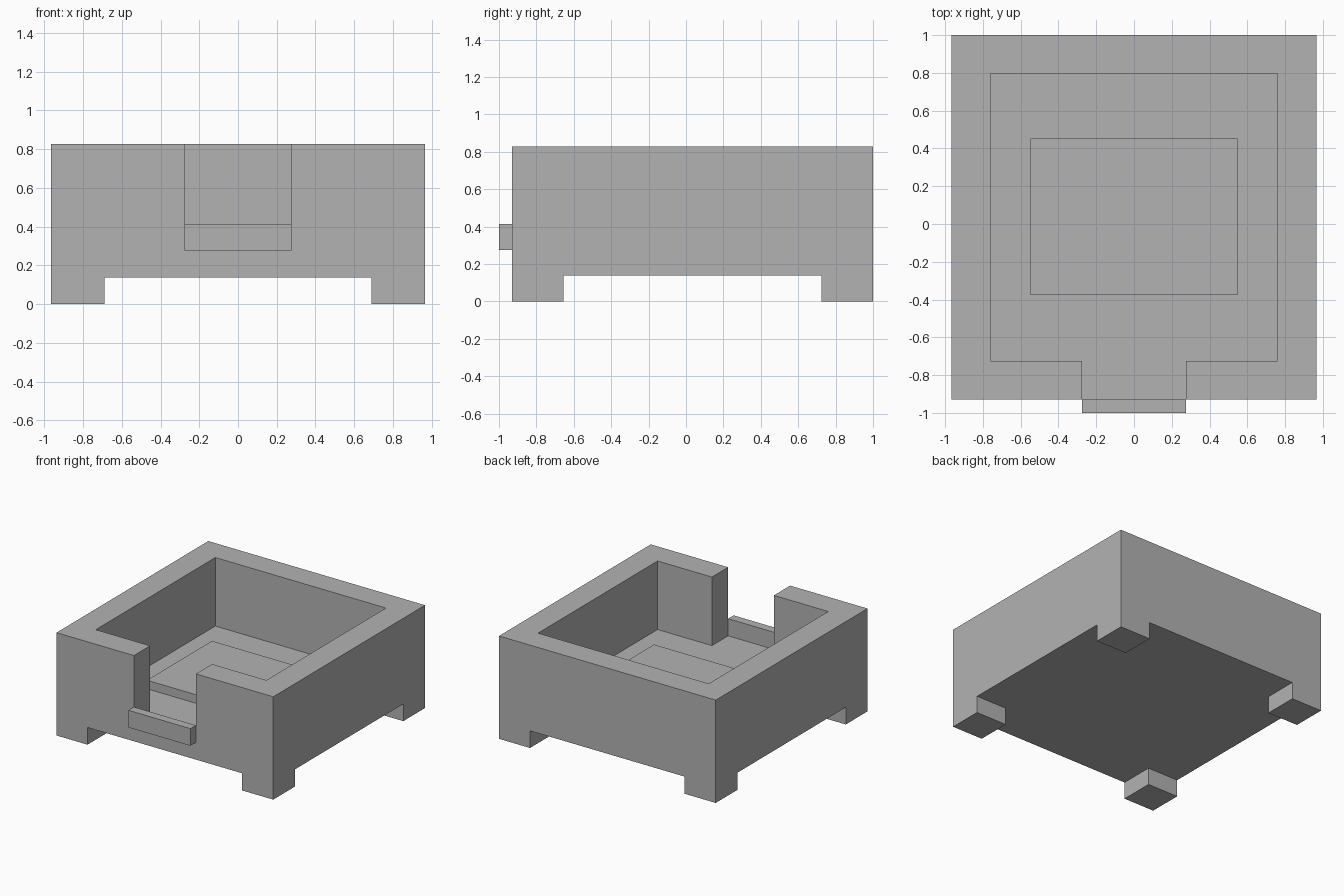
import bpy
import bmesh

cube = bpy.data.objects.get("Cube")
if cube:
    bpy.data.objects.remove(cube, do_unlink=True)

# Single matte grey
GREY = (0.45, 0.45, 0.45, 1.0)
grey = bpy.data.materials.new("plain grey")
grey.use_nodes = True
grey.diffuse_color = GREY
grey.node_tree.nodes["Principled BSDF"].inputs["Base Color"].default_value = GREY


def prism(name, outline, z0, z1):
    """Extrude a flat outline from z0 up to z1."""
    bm = bmesh.new()
    face = bm.faces.new([bm.verts.new((x, y, z0)) for x, y in outline])
    top = bmesh.ops.extrude_face_region(bm, geom=[face], use_keep_orig=True)["geom"]
    for v in top:
        if isinstance(v, bmesh.types.BMVert):
            v.co.z = z1
    bmesh.ops.recalc_face_normals(bm, faces=bm.faces)
    mesh = bpy.data.meshes.new(name)
    bm.to_mesh(mesh)
    bm.free()
    mesh.materials.append(grey)
    obj = bpy.data.objects.new(name, mesh)
    bpy.context.collection.objects.link(obj)
    return obj


def box(name, x0, x1, y0, y1, z0, z1):
    return prism(name, [(x0, y0), (x1, y0), (x1, y1), (x0, y1)], z0, z1)


# Main dimensions
W, FRONT, BACK = 0.965, -0.93, 1.0
IN_W, IN_FRONT, IN_BACK = 0.76, -0.724, 0.797
GAP = 0.276
FOOT = 0.276
UNDER, FLOOR, TOP = 0.138, 0.276, 0.828

# Floor slab
box("floor_slab", -W, W, FRONT, BACK, UNDER, FLOOR)

# Thick wall running round the tray, open at the front gap
half = [(GAP, FRONT), (W, FRONT), (W, BACK)]
inner = [(IN_W, IN_BACK), (IN_W, IN_FRONT), (GAP, IN_FRONT)]
mirror = lambda pts: [(-x, y) for x, y in reversed(pts)]
prism("surrounding_wall", half + mirror(half) + mirror(inner) + inner, FLOOR, TOP)

# Raised panel in the middle of the floor
box("raised_panel", -0.548, 0.548, -0.376, 0.452, FLOOR, 0.345)

# Low lip in front of the gap
box("front_lip", -GAP, GAP, -1.0, FRONT, FLOOR, 0.414)

# Four corner feet
for side, x in (("right", -W), ("left", W - FOOT)):
    for end, y in (("front", FRONT), ("back", BACK - FOOT)):
        box(f"{end}_{side}_foot", x, x + FOOT, y, y + FOOT, 0, UNDER)
